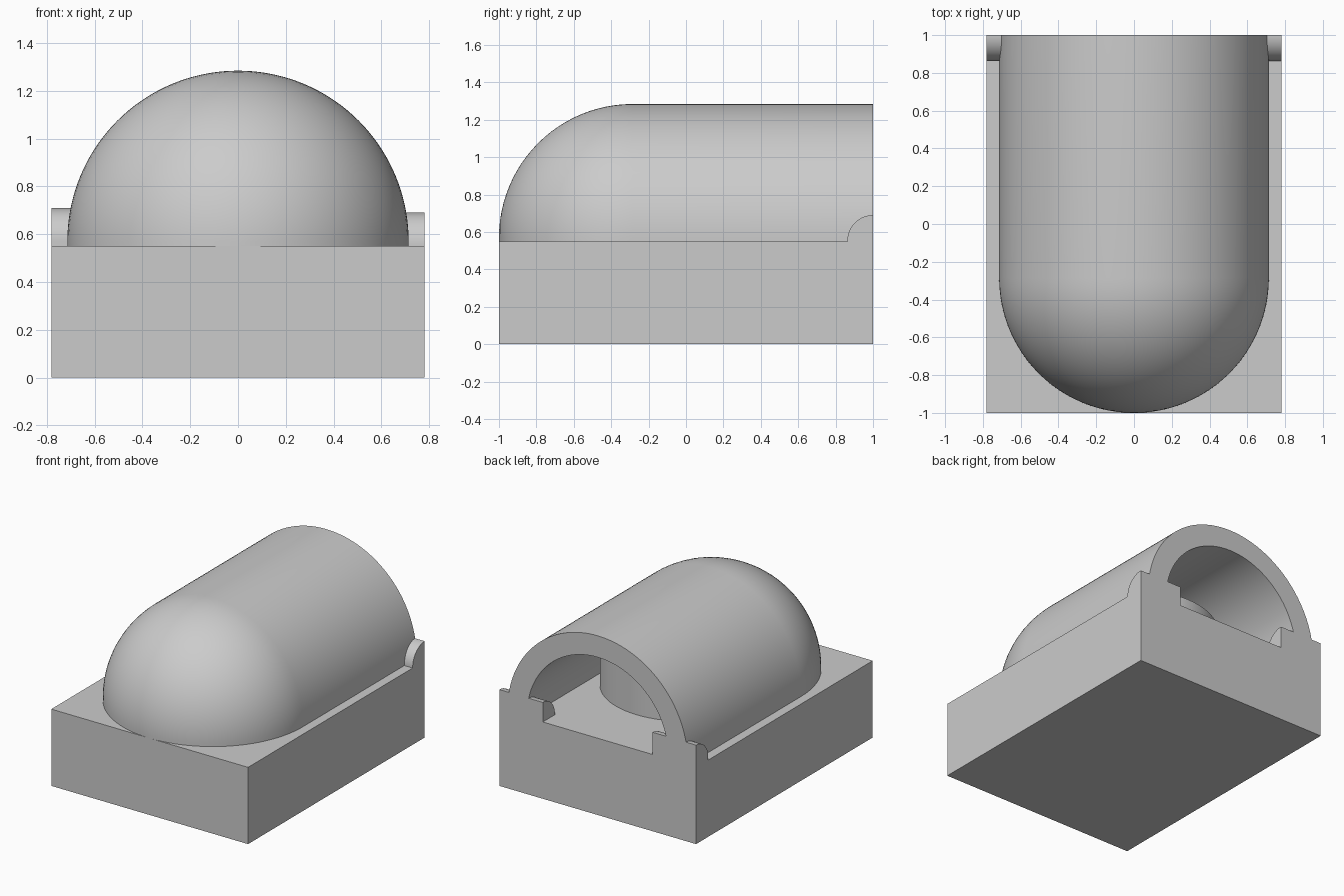
import bpy, bmesh, math

if "Cube" in bpy.data.objects:
    bpy.data.objects.remove(bpy.data.objects["Cube"])

FLOOR = 0.55      # top of the base block
AXIS = 0.57       # height of the vault axis
HALF_W = 0.78
R_OUT, R_IN = 0.714, 0.56
DOME_Y = -1 + R_OUT

grey = bpy.data.materials.new("plain grey")
grey.diffuse_color = (0.6, 0.6, 0.6, 1)
grey.use_nodes = True
grey.node_tree.nodes["Principled BSDF"].inputs["Base Color"].default_value = grey.diffuse_color


def finish(name, bm, smooth=True):
    bmesh.ops.remove_doubles(bm, verts=bm.verts, dist=1e-5)
    bmesh.ops.recalc_face_normals(bm, faces=bm.faces)
    mesh = bpy.data.meshes.new(name)
    bm.to_mesh(mesh)
    bm.free()
    mesh.materials.append(grey)
    ob = bpy.data.objects.new(name, mesh)
    bpy.context.collection.objects.link(ob)
    if smooth:
        bpy.ops.object.select_all(action='DESELECT')
        ob.select_set(True)
        bpy.context.view_layer.objects.active = ob
        bpy.ops.object.shade_smooth_by_angle(angle=math.radians(30))
    return ob


# Base block
bm = bmesh.new()
bmesh.ops.create_cube(bm, size=1)
for v in bm.verts:
    v.co.x *= 2 * HALF_W
    v.co.y *= 2
    v.co.z = (v.co.z + 0.5) * FLOOR
finish("base_block", bm, smooth=False)

# Hollow vault with a rounded front end: closed profile swept half a turn
ARC, TURN = 24, 72
quarter = [i * math.pi / 2 / ARC for i in range(ARC + 1)]
profile = [(R_OUT, 1)]
profile += [(R_OUT * math.cos(t), DOME_Y - R_OUT * math.sin(t)) for t in quarter]
profile += [(R_IN * math.cos(t), DOME_Y - R_IN * math.sin(t)) for t in reversed(quarter)]
profile += [(R_IN, 1)]

bm = bmesh.new()
stations = [(0, FLOOR)] + [(i * math.pi / TURN, AXIS) for i in range(TURN + 1)]
stations += [(math.pi, FLOOR)]
rows = [[bm.verts.new((r * math.cos(a), y, z + r * math.sin(a))) for r, y in profile]
        for a, z in stations]
n = len(profile)
for a, b in zip(rows, rows[1:]):
    for i in range(n):
        j = (i + 1) % n
        bm.faces.new((a[i], a[j], b[j], b[i]))
bmesh.ops.dissolve_degenerate(bm, dist=1e-5, edges=bm.edges)
finish("vault_shell", bm)

# Round drum standing inside the vault
bm = bmesh.new()
bmesh.ops.create_cone(bm, cap_ends=True, segments=72, radius1=0.56, radius2=0.56, depth=0.4)
bmesh.ops.translate(bm, verts=bm.verts, vec=(0, 0, FLOOR + 0.2))
finish("inner_drum", bm)


# Quarter-round pegs passing through the vault wall at the back
def peg(name, x0, x1, axis_z, r=0.137):
    bm = bmesh.new()
    pts = [(1, FLOOR), (1 - r, FLOOR)]
    pts += [(1 - r * math.cos(t), axis_z + r * math.sin(t)) for t in quarter]
    face = bm.faces.new([bm.verts.new((x0, y, z)) for y, z in pts])
    ext = bmesh.ops.extrude_face_region(bm, geom=[face], use_keep_orig=True)
    moved = [g for g in ext["geom"] if isinstance(g, bmesh.types.BMVert)]
    bmesh.ops.translate(bm, verts=moved, vec=(x1 - x0, 0, 0))
    finish(name, bm)


peg("right_peg", 0.435, HALF_W, FLOOR + 0.003)
peg("left_peg", -HALF_W, -0.435, FLOOR + 0.022)
